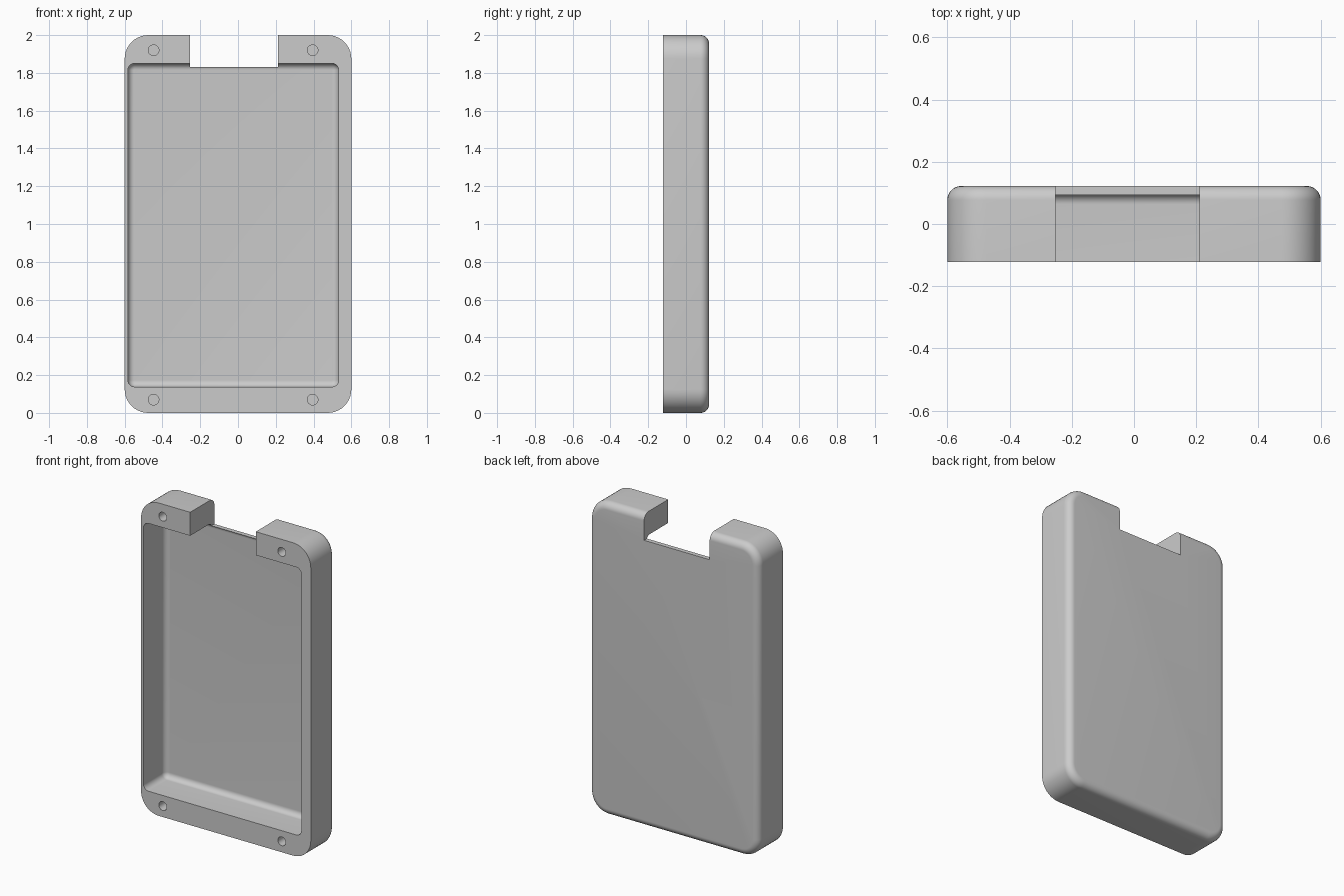
import bpy, bmesh
from math import sin, cos, pi

default = bpy.data.objects.get("Cube")
if default:
    bpy.data.objects.remove(default)

grey = bpy.data.materials.new("plain grey")
grey.use_nodes = True
colour = (0.6, 0.6, 0.6, 1)
grey.diffuse_color = colour
grey.node_tree.nodes["Principled BSDF"].inputs["Base Color"].default_value = colour


def make_object(name, bm):
    bmesh.ops.recalc_face_normals(bm, faces=bm.faces)
    mesh = bpy.data.meshes.new(name)
    bm.to_mesh(mesh)
    bm.free()
    mesh.materials.append(grey)
    obj = bpy.data.objects.new(name, mesh)
    bpy.context.collection.objects.link(obj)
    return obj


def rounded_tray(name, x0, x1, z0, z1, front, back, radius, fillet, steps=10):
    """Rounded rectangle running along y, with a filleted edge at the back."""
    bm = bmesh.new()
    corners = [(x1 - radius, z1 - radius), (x0 + radius, z1 - radius),
               (x0 + radius, z0 + radius), (x1 - radius, z0 + radius)]

    def ring(y, inset):
        r = radius - inset
        return [bm.verts.new((cx + r * cos((q + i / steps) * pi / 2), y,
                              cz + r * sin((q + i / steps) * pi / 2)))
                for q, (cx, cz) in enumerate(corners) for i in range(steps + 1)]

    rings = [ring(front, 0)]
    for i in range(steps + 1):
        a = i / steps * pi / 2
        rings.append(ring(back - fillet * (1 - sin(a)), fillet * (1 - cos(a))))
    for low, high in zip(rings, rings[1:]):
        for i in range(len(low)):
            j = (i + 1) % len(low)
            bm.faces.new((low[i], low[j], high[j], high[i]))
    bm.faces.new(rings[0])
    bm.faces.new(rings[-1])
    return make_object(name, bm)


def block(name, x0, x1, y0, y1, z0, z1):
    bm = bmesh.new()
    bmesh.ops.create_cube(bm, size=1)
    bmesh.ops.scale(bm, vec=(x1 - x0, y1 - y0, z1 - z0), verts=bm.verts)
    bmesh.ops.translate(bm, vec=((x0 + x1) / 2, (y0 + y1) / 2, (z0 + z1) / 2), verts=bm.verts)
    return make_object(name, bm)


def peg(name, x, z, radius, y0, y1):
    bm = bmesh.new()
    outline = [bm.verts.new((x + radius * cos(i * pi / 16), y0, z + radius * sin(i * pi / 16)))
               for i in range(32)]
    face = bm.faces.new(outline)
    new = bmesh.ops.extrude_face_region(bm, geom=[face])["geom"]
    moved = [v for v in new if isinstance(v, bmesh.types.BMVert)]
    bmesh.ops.translate(bm, vec=(0, y1 - y0, 0), verts=moved)
    return make_object(name, bm)


# Case shell
FRONT, BACK = -0.122, 0.122
case = rounded_tray("case_shell", -0.6, 0.6, 0, 2, FRONT, BACK, 0.125, 0.045)

# Cutters: pocket, top notch and four screw holes
cutters = [
    rounded_tray("pocket_cutter", -0.583, 0.533, 0.138, 1.85, FRONT - 0.1, 0.097, 0.036, 0.034),
    block("notch_cutter", -0.253, 0.211, -0.4, 0.4, 1.832, 2.2),
]
for x in (-0.447, 0.395):
    for z in (0.07, 1.92):
        cutters.append(peg("screw_hole_cutter", x, z, 0.028, FRONT - 0.1, 0.03))

bpy.context.view_layer.objects.active = case
for cutter in cutters:
    cut = case.modifiers.new(cutter.name, "BOOLEAN")
    cut.operation = "DIFFERENCE"
    cut.solver = "EXACT"
    cut.object = cutter
    bpy.ops.object.modifier_apply(modifier=cut.name)
    bpy.data.objects.remove(cutter)

# Smooth rounded edges, crisp rims
bpy.ops.object.select_all(action="DESELECT")
case.select_set(True)
bpy.ops.object.shade_smooth_by_angle(angle=pi / 6)
